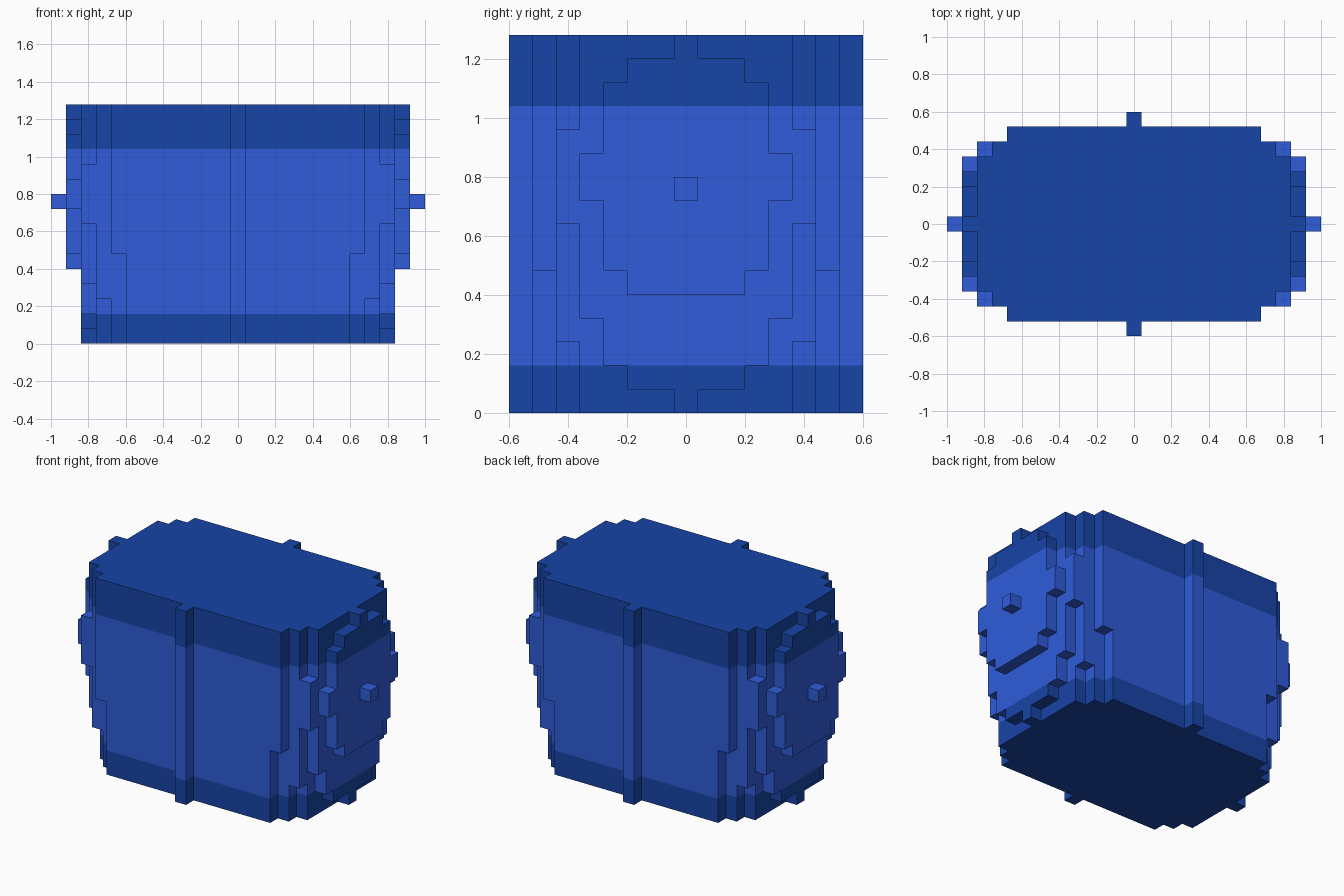
import bpy
import bmesh

cube = bpy.data.objects.get("Cube")
if cube:
    bpy.data.objects.remove(cube, do_unlink=True)

CELL = 0.08      # size of one block
HEIGHT = 16      # height in blocks


def make_material(name, rgb):
    mat = bpy.data.materials.new(name)
    mat.use_nodes = True
    colour = (*rgb, 1.0)
    mat.diffuse_color = colour
    mat.node_tree.nodes["Principled BSDF"].inputs["Base Color"].default_value = colour
    return mat


MATERIALS = [make_material("mid_blue", (0.0290, 0.1080, 0.700)),
             make_material("dark_blue", (0.0085, 0.0580, 0.380))]


def is_trim(k):
    """Dark bands run round the top and the bottom."""
    return k < 2 or k >= 13


def build_blocks(name, cells):
    """Make one clean shell round a set of block cells (i, j, k)."""
    bm = bmesh.new()
    verts = {}

    def vert(p):
        if p not in verts:
            verts[p] = bm.verts.new(((p[0] - 0.5) * CELL, (p[1] - 0.5) * CELL, p[2] * CELL))
        return verts[p]

    for cell in cells:
        for axis in range(3):
            for side in (0, 1):
                neighbour = list(cell)
                neighbour[axis] += 2 * side - 1
                if tuple(neighbour) in cells:
                    continue
                # exposed side of this block, wound to face outwards
                u, v = (axis + 1) % 3, (axis + 2) % 3
                corners = []
                for a, b in ((0, 0), (1, 0), (1, 1), (0, 1)):
                    p = list(cell)
                    p[axis] += side
                    p[u] += a
                    p[v] += b
                    corners.append(vert(tuple(p)))
                if not side:
                    corners.reverse()
                face = bm.faces.new(corners)
                face.material_index = int(is_trim(cell[2]))

    # merge the small squares into large flat panels, keeping colour borders
    bmesh.ops.dissolve_limit(bm, angle_limit=0.01, verts=bm.verts[:],
                             edges=bm.edges[:], delimit={'MATERIAL'})
    mesh = bpy.data.meshes.new(name)
    bm.to_mesh(mesh)
    bm.free()
    for mat in MATERIALS:
        mesh.materials.append(mat)
    obj = bpy.data.objects.new(name, mesh)
    bpy.context.collection.objects.link(obj)


# Stepped cross-sections: block distance from the middle along x ->
# rows of (top of row, half width in y), from the bottom up.
CORE = [(16, 6)]
SECTIONS = {
    8: [(6, 5), (16, 6)],
    9: [(3, 4), (16, 5)],
    10: [(1, 0), (2, 2), (4, 3), (8, 4), (12, 5), (16, 4)],
    11: [(5, -1), (6, 2), (9, 3), (11, 4), (14, 3), (15, 2), (16, 0)],
}

# Rounded main body
body = set()
for i in range(-11, 12):
    rows = SECTIONS.get(abs(i), CORE)
    for k in range(HEIGHT):
        half = next(w for top, w in rows if k < top)
        body.update((i, j, k) for j in range(-half, half + 1))
build_blocks("body", body)

# Upright ridges on the front and back
for name, j in (("front_ridge", -7), ("back_ridge", 7)):
    build_blocks(name, {(0, j, k) for k in range(HEIGHT)})

# Small knobs on the two ends
for name, i in (("left_knob", 12), ("right_knob", -12)):
    build_blocks(name, {(i, 0, 9)})
